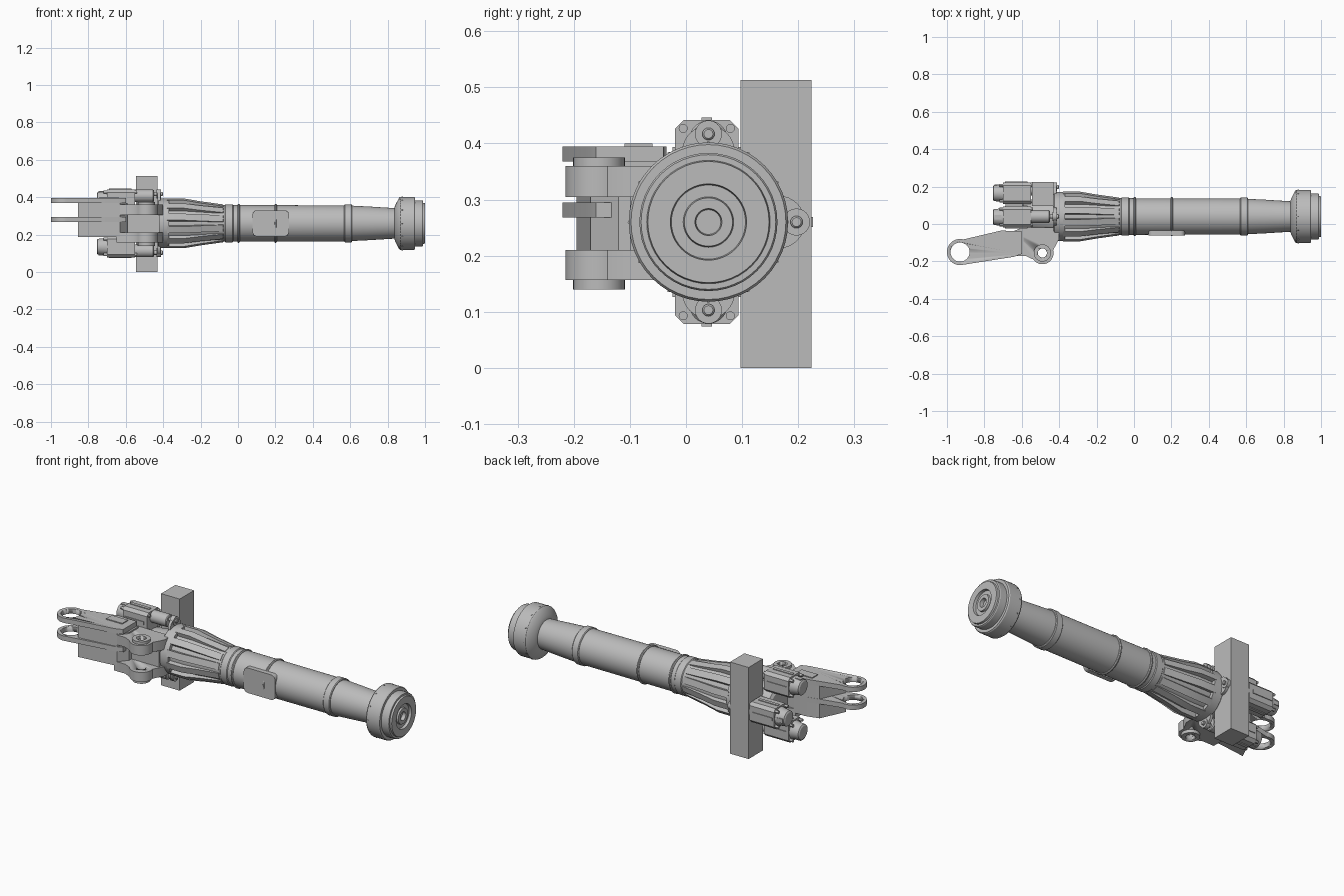
import bpy, bmesh, math
from mathutils import Vector, Matrix

if "Cube" in bpy.data.objects:
    bpy.data.objects.remove(bpy.data.objects["Cube"], do_unlink=True)

AXIS_Y, AXIS_Z = 0.04, 0.26      # centre line of the long tube
RING = math.tau

grey = bpy.data.materials.new("steel_grey")
grey.use_nodes = True
grey.diffuse_color = (0.5, 0.5, 0.5, 1)
grey.node_tree.nodes["Principled BSDF"].inputs["Base Color"].default_value = (0.5, 0.5, 0.5, 1)


def finish(name, bm, smooth=True):
    bmesh.ops.recalc_face_normals(bm, faces=bm.faces)
    mesh = bpy.data.meshes.new(name)
    bm.to_mesh(mesh)
    bm.free()
    mesh.materials.append(grey)
    ob = bpy.data.objects.new(name, mesh)
    bpy.context.collection.objects.link(ob)
    bpy.ops.object.select_all(action='DESELECT')
    ob.select_set(True)
    bpy.context.view_layer.objects.active = ob
    if smooth:
        bpy.ops.object.shade_smooth_by_angle(angle=math.radians(30))
    return ob


def lathe(name, profile, y=AXIS_Y, z=AXIS_Z, sides=48):
    """Turn (x, radius) points around a line parallel to x."""
    bm = bmesh.new()
    rings = []
    for x, r in profile:
        rings.append([bm.verts.new((x, y + r * math.cos(RING * i / sides),
                                    z + r * math.sin(RING * i / sides))) for i in range(sides)])
    for a, b in zip(rings, rings[1:]):
        for i in range(sides):
            j = (i + 1) % sides
            bm.faces.new((a[i], a[j], b[j], b[i]))
    bm.faces.new(rings[0])
    bm.faces.new(rings[-1])
    return finish(name, bm)


def prism(name, outline, lo, hi, axis='z'):
    """Extrude a flat outline between lo and hi along an axis."""
    place = {'x': lambda p, d: (d, p[0], p[1]),
             'y': lambda p, d: (p[0], d, p[1]),
             'z': lambda p, d: (p[0], p[1], d)}[axis]
    bm = bmesh.new()
    face = bm.faces.new([bm.verts.new(place(p, lo)) for p in outline])
    new = bmesh.ops.extrude_face_region(bm, geom=[face])
    shift = Vector(place((0, 0), hi - lo))
    bmesh.ops.translate(bm, vec=shift, verts=[v for v in new['geom'] if isinstance(v, bmesh.types.BMVert)])
    return finish(name, bm)


def arc(cx, cy, r, start, end, steps=20):
    angles = [math.radians(start + (end - start) * i / steps) for i in range(steps + 1)]
    return [(cx + r * math.cos(a), cy + r * math.sin(a)) for a in angles]


def rect(cx, cy, w, h, cut=0.0, steps=1):
    """Rectangle outline with chamfered or rounded corners."""
    if not cut:
        return [(cx - w, cy - h), (cx + w, cy - h), (cx + w, cy + h), (cx - w, cy + h)]
    pts = []
    for k, (sx, sy) in enumerate(((1, 1), (-1, 1), (-1, -1), (1, -1))):
        pts += arc(cx + sx * (w - cut), cy + sy * (h - cut), cut, 90 * k, 90 * k + 90, steps)
    return pts


def drill(ob, x, y, r):
    cutter = prism("cutter", arc(x, y, r, 0, 351, 39), -0.1, 0.7)
    cutter.hide_render = True
    mod = ob.modifiers.new("hole", 'BOOLEAN')
    mod.object, mod.solver = cutter, 'EXACT'
    bpy.context.view_layer.objects.active = ob
    bpy.ops.object.modifier_apply(modifier=mod.name)
    bpy.data.objects.remove(cutter, do_unlink=True)


# Main tube with collars and narrowing neck
lathe("main_tube", [(-0.43, 0.09), (-0.1, 0.092), (-0.1, 0.098), (0.57, 0.096),
                    (0.62, 0.094), (0.7, 0.09), (0.86, 0.08)])
for name, start, end, r in (("rear_collar", -0.07, -0.025, 0.102), ("front_collar", 0.568, 0.61, 0.102),
                            ("rear_clamp_ring", -0.003, 0.01, 0.104),
                            ("front_clamp_ring", 0.195, 0.208, 0.104)):
    lathe(name, [(start, r - 0.004), (start + 0.004, r), (end - 0.004, r), (end, r - 0.004)])

# Stepped end head with recessed face
lathe("end_head", [(0.835, 0.08), (0.842, 0.1), (0.862, 0.138), (0.868, 0.142), (0.94, 0.142),
                   (0.946, 0.138), (0.946, 0.123), (0.985, 0.123), (0.99, 0.12), (0.99, 0.11),
                   (1.0, 0.108), (1.0, 0.068), (0.985, 0.066), (0.985, 0.045), (0.995, 0.043),
                   (0.995, 0.024), (0.975, 0.022)])
for i in range(12):
    a = RING * i / 12
    r = 0.141
    y, z = AXIS_Y + r * math.cos(a), AXIS_Z + r * math.sin(a)
    lathe("head_screw", [(0.875, 0.003), (0.881, 0.003)], y, z, 8)

# Ribbed cone at the rear of the tube
lathe("cone_core", [(-0.43, 0.09), (-0.43, 0.125), (-0.424, 0.132), (-0.37, 0.132), (-0.37, 0.112),
                    (-0.28, 0.112), (-0.13, 0.099), (-0.08, 0.097)])
for i in range(12):
    rib = prism("cone_rib", [(-0.38, 0.08), (-0.38, 0.133), (-0.29, 0.133), (-0.2, 0.117),
                             (-0.08, 0.1), (-0.07, 0.08)], -0.018, 0.018, 'y')
    rib.data.transform(Matrix.Translation((0, AXIS_Y, AXIS_Z)) @ Matrix.Rotation(RING * (i + 0.5) / 12, 4, 'X'))

# Side cover plate
cover = prism("side_cover", rect(0.175, AXIS_Z, 0.097, 0.07, 0.025, 6), -0.061, -0.035, 'y')
prism("cover_mount", rect(0.175, AXIS_Z, 0.08, 0.055), -0.036, -0.01, 'y')

# Upright mounting beam
prism("mounting_beam", rect(-0.487, 0.1605, 0.0575, 0.0635), 0, 0.513)

# Three drive motors around the centre line: above, below and behind
for name, dy, dz in (("upper", 0, 1), ("lower", 0, -1), ("back", 1, 0)):
    y, z = AXIS_Y + 0.125 * dy - 0.003 * abs(dz), AXIS_Z + 0.125 * dz
    prism(name + "_motor_body", rect(y, z, 0.057, 0.057, 0.016), -0.7, -0.55, 'x')
    for k in (-1, 1):
        prism(name + "_motor_strip", rect(y, z, 0.061, 0.009), -0.69, -0.57, 'x')
        prism(name + "_motor_strip", rect(y, z, 0.009, 0.061), -0.69, -0.57, 'x')
        for m in (-1, 1):
            lathe(name + "_motor_bolt", [(-0.72, 0.008), (-0.54, 0.008)],
                  y + 0.042 * k, z + 0.042 * m, 12)
    lathe(name + "_motor_cap", [(-0.755, 0.034), (-0.75, 0.042), (-0.715, 0.046), (-0.7, 0.05)], y, z, 32)
    prism(name + "_motor_plug", rect(y + 0.035 * dy, z + 0.035 * dz, 0.012, 0.012), -0.745, -0.7, 'x')
    # Nose, push rod and flange lug
    y, z = AXIS_Y + 0.157 * dy, AXIS_Z + 0.157 * dz
    lathe(name + "_motor_nose", [(-0.56, 0.034), (-0.455, 0.034), (-0.45, 0.03)],
          AXIS_Y + 0.147 * dy, AXIS_Z + 0.147 * dz, 32)
    lathe(name + "_push_rod", [(-0.46, 0.011), (-0.405, 0.011), (-0.402, 0.008)], y, z, 16)
    lathe(name + "_flange_lug", [(-0.435, 0.024), (-0.412, 0.024)], y, z, 32)
    lathe(name + "_flange_base", [(-0.43, 0.047), (-0.415, 0.047)],
          AXIS_Y + 0.125 * dy, AXIS_Z + 0.125 * dz, 32)

# Rear gearbox between the motors and the cone
lathe("rear_gearbox", [(-0.6, 0.06), (-0.59, 0.075), (-0.47, 0.09), (-0.43, 0.1)])

# Fork plates with large eyes
EYE = (-0.93, -0.15)
PIVOT = (-0.49, -0.155)
fork = arc(*EYE, 0.07, 75, 285, 28) + [(-0.64, -0.175), (-0.6, -0.16), (-0.6, -0.04), (-0.71, -0.035)]
for name, low, high in (("upper_fork_plate", 0.368, 0.395), ("lower_fork_plate", 0.268, 0.295)):
    drill(prism(name, fork, low, high), *EYE, 0.051)
prism("fork_pad", rect(-0.69, -0.085, 0.05, 0.025), 0.39, 0.4)

# Yoke body linking the fork to the pivot arms
prism("yoke_body", [(-0.855, -0.195), (-0.63, -0.17), (-0.59, -0.12), (-0.59, -0.04),
                    (-0.71, -0.035), (-0.79, -0.055), (-0.81, -0.1)], 0.187, 0.368)
prism("yoke_web", [(-0.6, -0.1), (-0.42, -0.1), (-0.42, -0.01), (-0.6, -0.01)], 0.21, 0.305)

# Pivot arms with bushings
arm = arc(*PIVOT, 0.06, 215, 375, 24) + [(-0.4, -0.08), (-0.4, -0.02), (-0.6, -0.02), (-0.65, -0.04),
                                         (-0.65, -0.17), (-0.58, -0.17)]
for name, low, high, face in (("upper", 0.305, 0.36, 0.375), ("lower", 0.157, 0.21, 0.14)):
    drill(prism(name + "_pivot_arm", arm, low, high), *PIVOT, 0.024)
    span = sorted((face, (low + high) / 2))
    drill(prism(name + "_pivot_bushing", arc(*PIVOT, 0.046, 0, 351, 39), *span), *PIVOT, 0.024)
